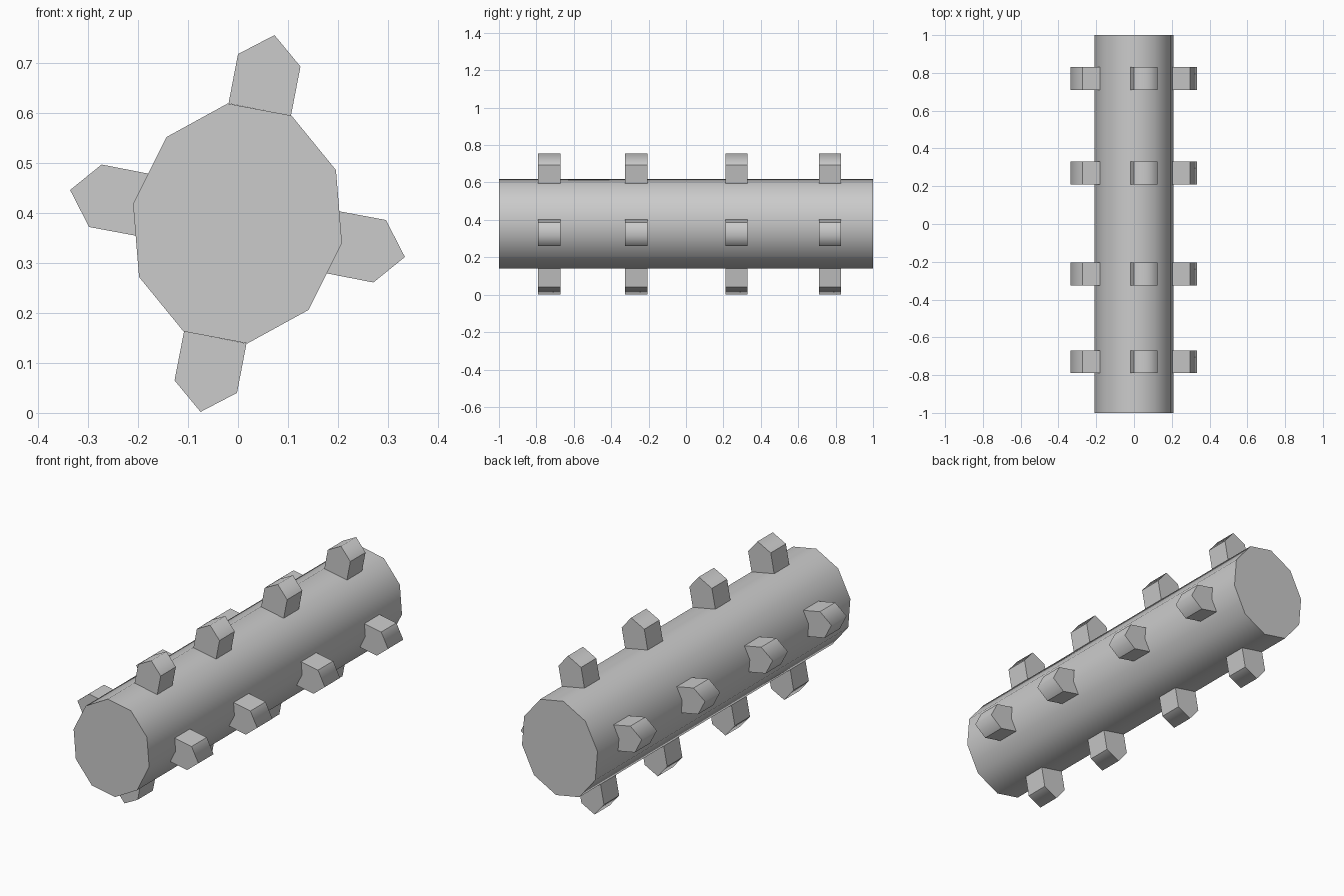
import bpy, bmesh

if "Cube" in bpy.data.objects:
    bpy.data.objects.remove(bpy.data.objects["Cube"])

CX, CZ = -0.001, 0.379  # roller axis


def turned(points):
    """Half-turn of a profile about the roller axis."""
    return [(2 * CX - x, 2 * CZ - z) for x, z in points]


def prism(name, profile, y0, y1, smooth_corners):
    """Extrude an x-z profile along y; listed corners are shaded smooth."""
    bm = bmesh.new()
    a = [bm.verts.new((x, y0, z)) for x, z in profile]
    b = [bm.verts.new((x, y1, z)) for x, z in profile]
    n = len(profile)
    bm.faces.new(a)
    bm.faces.new(b[::-1])
    for i in range(n):
        j = (i + 1) % n
        bm.faces.new((a[i], b[i], b[j], a[j]))
    bmesh.ops.recalc_face_normals(bm, faces=bm.faces)
    for f in bm.faces:
        f.smooth = True
    for e in bm.edges:
        e.smooth = False
    for i in smooth_corners:
        bm.edges.get((a[i], b[i])).smooth = True
    mesh = bpy.data.meshes.new(name)
    bm.to_mesh(mesh)
    bm.free()
    obj = bpy.data.objects.new(name, mesh)
    bpy.context.collection.objects.link(obj)
    return obj


# Ten-sided roller
half = [(-0.021, 0.619), (0.107, 0.595), (0.196, 0.486), (0.208, 0.34), (0.141, 0.206)]
prism("roller", half + turned(half), -1, 1, range(10))

# Pentagonal pegs: base, shoulder, tip, shoulder, base
top = [(-0.019, 0.619), (0.0, 0.718), (0.073, 0.756), (0.125, 0.693), (0.106, 0.595)]
side = [(0.178, 0.408), (0.296, 0.386), (0.334, 0.312), (0.271, 0.261), (0.153, 0.284)]
pegs = {"top_peg": top, "bottom_peg": turned(top),
        "right_peg": side, "left_peg": turned(side)}

# Four rows of pegs along the roller
for row, y in enumerate((-0.73, -0.265, 0.27, 0.77), 1):
    for name, profile in pegs.items():
        prism(f"{name}_{row}", profile, y - 0.06, y + 0.06, [2])
